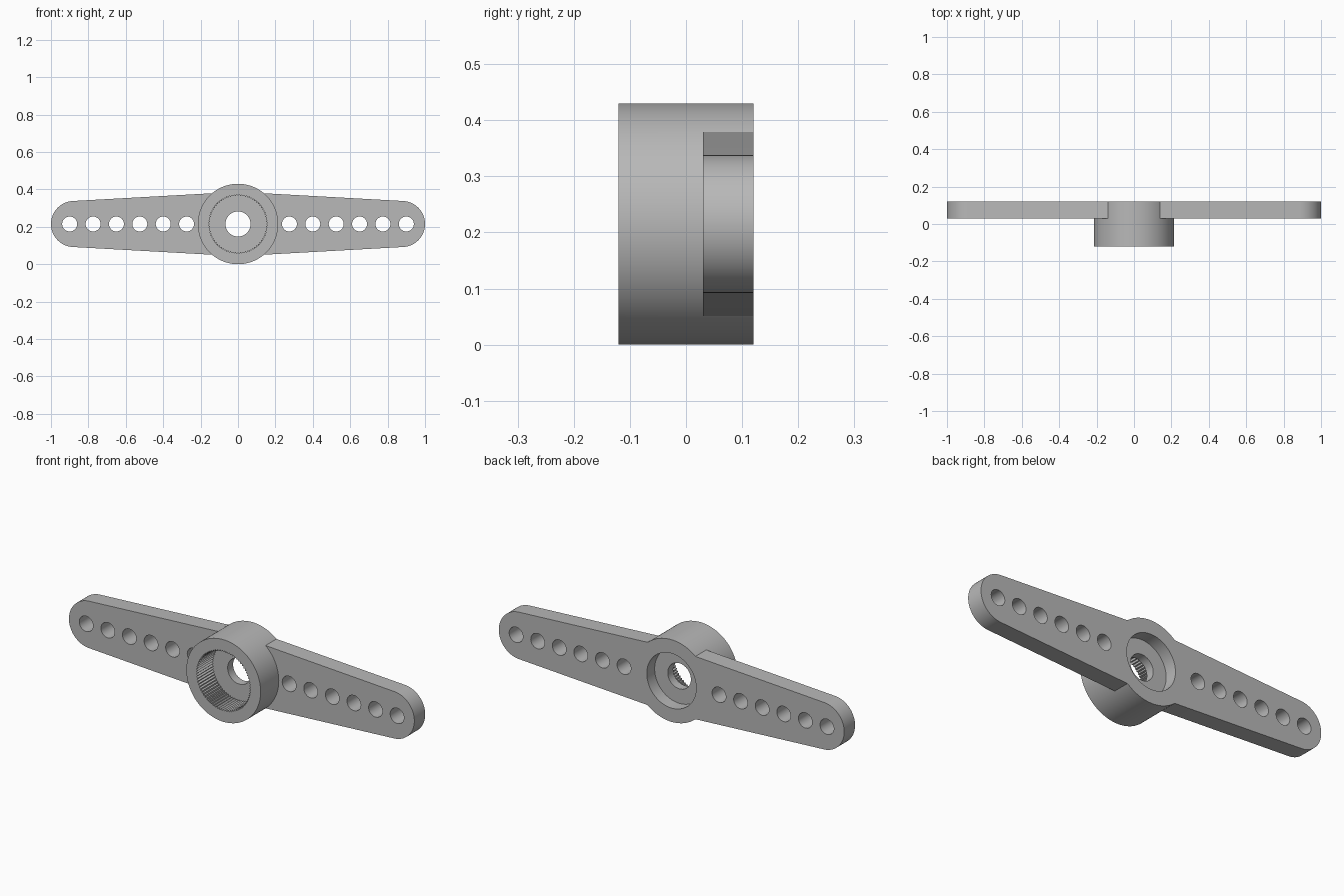
import bpy
import bmesh
from math import cos, sin, pi, radians

cube = bpy.data.objects.get("Cube")
if cube:
    bpy.data.objects.remove(cube, do_unlink=True)

MID = 0.215                       # height of the hub axis
FRONT, BACK, ARM_FRONT = -0.12, 0.12, 0.03
HUB_R, TIP_R, TIP_X = 0.215, 0.123, 0.877

grey = bpy.data.materials.new("grey plastic")
grey.use_nodes = True
colour = (0.48, 0.48, 0.48, 1)
grey.diffuse_color = colour
grey.node_tree.nodes["Principled BSDF"].inputs["Base Color"].default_value = colour


def prism(name, outline, y0, y1):
    """Extrude an (x, z) outline around the hub axis from y0 to y1."""
    bm = bmesh.new()
    face = bm.faces.new([bm.verts.new((x, y0, z + MID)) for x, z in outline])
    out = bmesh.ops.extrude_face_region(bm, geom=[face])
    verts = [g for g in out["geom"] if isinstance(g, bmesh.types.BMVert)]
    bmesh.ops.translate(bm, verts=verts, vec=(0, y1 - y0, 0))
    bmesh.ops.recalc_face_normals(bm, faces=bm.faces)
    mesh = bpy.data.meshes.new(name)
    bm.to_mesh(mesh)
    bm.free()
    mesh.materials.append(grey)
    obj = bpy.data.objects.new(name, mesh)
    bpy.context.collection.objects.link(obj)
    return obj


def arc(r, a0, a1, steps, cx=0.0):
    angles = [a0 + (a1 - a0) * i / steps for i in range(steps + 1)]
    return [(cx + r * cos(a), r * sin(a)) for a in angles]


def circle(r, n, cx=0.0):
    return arc(r, 0, 2 * pi, n, cx)[:-1]


def combine(target, tool, operation):
    """Apply a boolean and remove the tool."""
    mod = target.modifiers.new("boolean", "BOOLEAN")
    mod.operation, mod.object, mod.solver = operation, tool, "EXACT"
    bpy.context.view_layer.update()
    deps = bpy.context.evaluated_depsgraph_get()
    mesh = bpy.data.meshes.new_from_object(target.evaluated_get(deps))
    target.modifiers.clear()
    target.data = mesh
    bpy.data.objects.remove(tool, do_unlink=True)


# Tapered double arm with rounded tips
tip = arc(TIP_R, radians(-87), radians(87), 40, TIP_X)
right_half = [(0, -0.172)] + tip + [(0, 0.172)]
left_half = [(-x, -z) for x, z in tip]
horn = prism("double_arm_horn", right_half + left_half, ARM_FRONT, BACK)

# Round hub standing forward of the arm
combine(horn, prism("hub", circle(HUB_R, 128), FRONT, BACK), "UNION")

# Splined front socket
TEETH = 72
spline = []
for i in range(TEETH * 2):
    a, r = pi * i / TEETH, 0.158 if i % 2 else 0.150
    spline.append((r * cos(a), r * sin(a)))
combine(horn, prism("spline_cutter", spline, FRONT - 0.1, 0.01), "DIFFERENCE")

# Rear screw recess and centre bore
combine(horn, prism("recess_cutter", circle(0.143, 96), 0.055, BACK + 0.1), "DIFFERENCE")
combine(horn, prism("bore_cutter", circle(0.067, 64), FRONT - 0.1, BACK + 0.1), "DIFFERENCE")

# Row of linkage holes on each arm
for side in (-1, 1):
    for i in range(6):
        x = side * (0.275 + 0.125 * i)
        hole = prism("hole_cutter", circle(0.04, 40, x), FRONT - 0.1, BACK + 0.1)
        combine(horn, hole, "DIFFERENCE")

horn.data.materials.clear()
horn.data.materials.append(grey)
for poly in horn.data.polygons:
    poly.material_index = 0

# Smooth round walls, keep the edges crisp
bpy.ops.object.select_all(action="DESELECT")
horn.select_set(True)
bpy.context.view_layer.objects.active = horn
bpy.ops.object.shade_smooth_by_angle(angle=radians(25))
